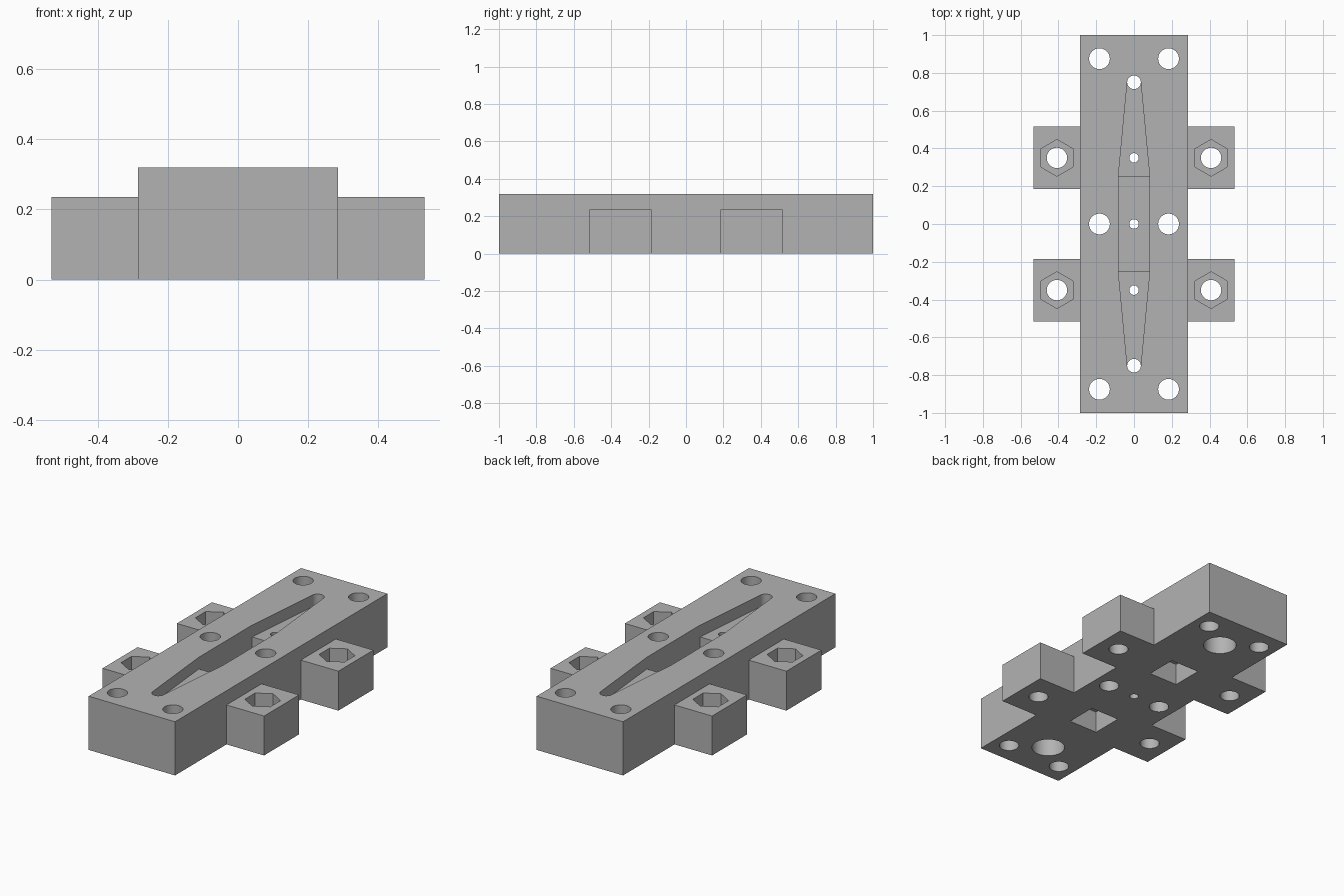
import bpy
import math

cube = bpy.data.objects.get("Cube")
if cube:
    bpy.data.objects.remove(cube, do_unlink=True)

grey = bpy.data.materials.new("plain grey")
grey.use_nodes = True
colour = (0.45, 0.45, 0.45, 1)
grey.diffuse_color = colour
grey.node_tree.nodes["Principled BSDF"].inputs["Base Color"].default_value = colour

TOP = 0.32
TAB_TOP = 0.235
OVER = 0.05  # cutters run past the surface by this much


def prism(name, outline, z0, z1):
    """Extrude a counter-clockwise outline from z0 to z1."""
    n = len(outline)
    verts = [(x, y, z) for z in (z0, z1) for x, y in outline]
    faces = [tuple(reversed(range(n))), tuple(range(n, 2 * n))]
    faces += [(i, (i + 1) % n, n + (i + 1) % n, n + i) for i in range(n)]
    mesh = bpy.data.meshes.new(name)
    mesh.from_pydata(verts, [], faces)
    mesh.materials.append(grey)
    ob = bpy.data.objects.new(name, mesh)
    bpy.context.collection.objects.link(ob)
    return ob


def box(name, x, y, w, l, z0, z1):
    a, b = w / 2, l / 2
    return prism(name, [(x - a, y - b), (x + a, y - b), (x + a, y + b), (x - a, y + b)], z0, z1)


def round_prism(name, x, y, r, z0, z1, sides=40):
    # The first corner points along y
    angles = [math.pi / 2 + math.tau * i / sides for i in range(sides)]
    return prism(name, [(x + r * math.cos(t), y + r * math.sin(t)) for t in angles], z0, z1)


def combine(target, tool, operation):
    """Apply one boolean and discard the tool."""
    mod = target.modifiers.new(tool.name, "BOOLEAN")
    mod.operation = operation
    mod.solver = "EXACT"
    mod.object = tool
    bpy.context.view_layer.update()
    result = bpy.data.meshes.new_from_object(
        target.evaluated_get(bpy.context.evaluated_depsgraph_get()))
    target.modifiers.clear()
    target.data = result
    bpy.data.objects.remove(tool, do_unlink=True)


def cut(tool):
    combine(body, tool, "DIFFERENCE")


# Plate with two side tabs on each side
body = box("mounting_block", 0, 0, 0.57, 2, 0, TOP)
for sx in (-1, 1):
    for sy in (-1, 1):
        combine(body, box("tab", sx * 0.4, sy * 0.35, 0.265, 0.33, 0, TAB_TOP), "UNION")

# Tab bolt holes with hexagonal nut pockets
for sx in (-1, 1):
    for sy in (-1, 1):
        x, y = sx * 0.408, sy * 0.35
        cut(round_prism("nut_pocket", x, y, 0.097, TAB_TOP - 0.08, TAB_TOP + OVER, 6))
        cut(round_prism("bolt_hole", x, y, 0.054, -OVER, TAB_TOP + OVER))

# Plate bolt holes
for sx in (-1, 1):
    for y in (-0.875, 0, 0.875):
        cut(round_prism("plate_hole", sx * 0.183, y, 0.055, -OVER, TOP + OVER))

# Tapered slot in the top, deeper in the middle
half = [(0.083, -0.25), (0.083, 0.25), (0.035, 0.757)]
outline = [(0.035, -0.757)] + half
outline += [(-x, y) for x, y in reversed(outline)]
cut(prism("tapered_slot", outline, TOP - 0.07, TOP + OVER))
cut(box("deep_slot", 0, 0, 0.166, 0.5, 0.16, TOP + OVER))

# Centre line holes, square pockets and counterbores from below
cut(round_prism("centre_hole", 0, 0, 0.025, -OVER, TOP))
for sy in (-1, 1):
    cut(box("square_pocket", 0, sy * 0.35, 0.19, 0.19, -OVER, 0.13))
    cut(round_prism("pin_hole", 0, sy * 0.35, 0.025, -OVER, TOP))
    cut(round_prism("counterbore", 0, sy * 0.75, 0.092, -OVER, 0.15))
    cut(round_prism("end_hole", 0, sy * 0.75, 0.036, -OVER, TOP + OVER))

# Smooth hole walls, sharp edges elsewhere
bpy.ops.object.select_all(action="DESELECT")
body.select_set(True)
bpy.context.view_layer.objects.active = body
bpy.ops.object.shade_smooth_by_angle(angle=math.radians(20))
